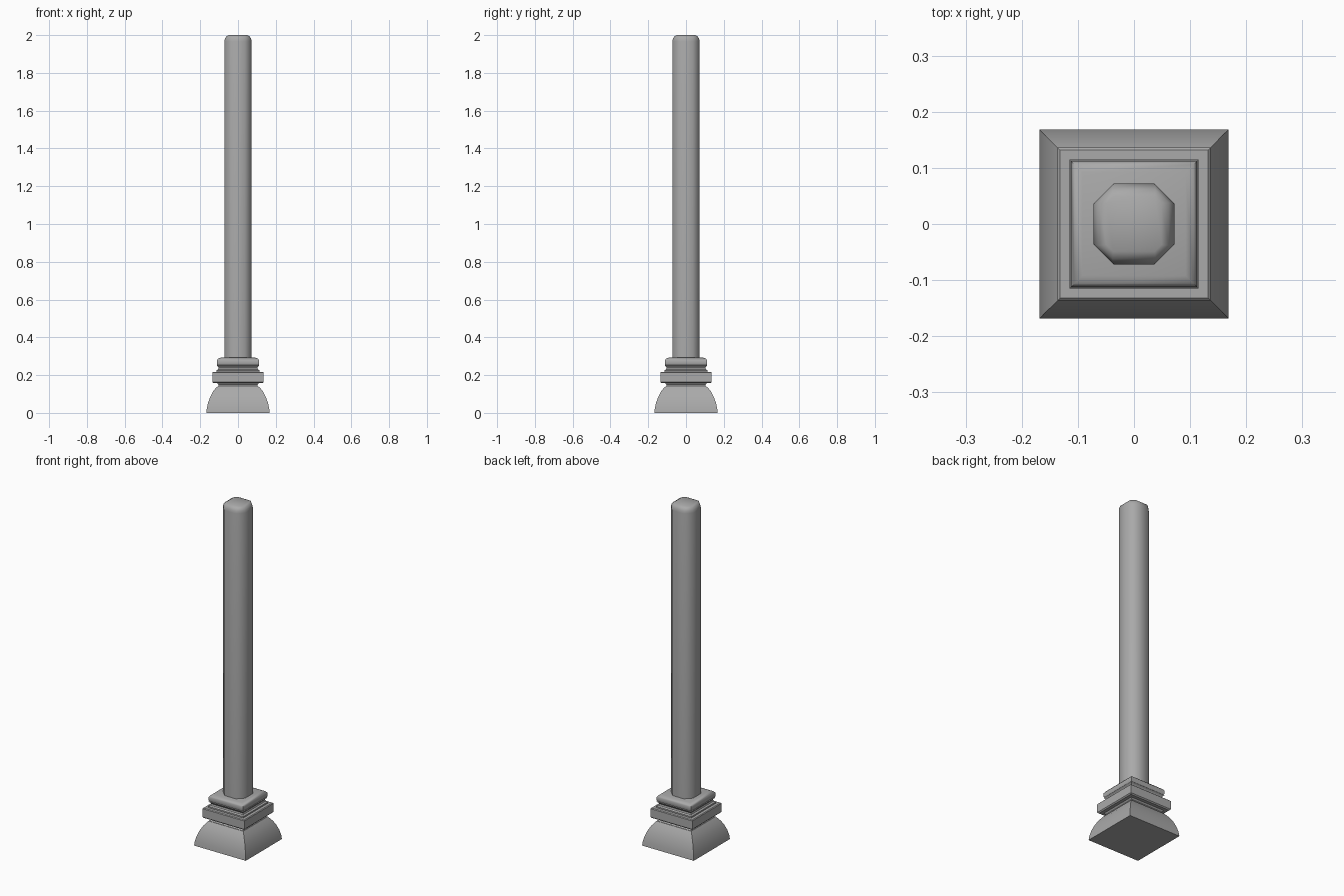
import bpy
import bmesh
import math

cube = bpy.data.objects.get("Cube")
if cube:
    bpy.data.objects.remove(cube, do_unlink=True)

stone = bpy.data.materials.new("grey stone")
stone.use_nodes = True
GREY = (0.4, 0.4, 0.4, 1)
stone.diffuse_color = GREY
stone.node_tree.nodes["Principled BSDF"].inputs["Base Color"].default_value = GREY


def square(h):
    return [(h, h), (-h, h), (-h, -h), (h, -h)]


def octagon(h, f):
    return [(h, f), (f, h), (-f, h), (-h, f),
            (-h, -f), (-f, -h), (f, -h), (h, -f)]


def loft(name, sections, angle):
    """Skin a stack of (outline, height) sections and cap both ends."""
    bm = bmesh.new()
    rings = [[bm.verts.new((x, y, z)) for x, y in outline]
             for outline, z in sections]
    for low, high in zip(rings, rings[1:]):
        n = len(low)
        for i in range(n):
            j = (i + 1) % n
            bm.faces.new((low[i], low[j], high[j], high[i]))
    bm.faces.new(rings[0][::-1])
    bm.faces.new(rings[-1])
    mesh = bpy.data.meshes.new(name)
    bm.to_mesh(mesh)
    bm.free()
    mesh.materials.append(stone)
    mesh.shade_smooth()
    mesh.set_sharp_from_angle(angle=math.radians(angle))
    obj = bpy.data.objects.new(name, mesh)
    bpy.context.collection.objects.link(obj)
    return obj


def square_part(name, profile):
    return loft(name, [(square(h), z) for h, z in profile], 40)


# Flared foot with a convex curve
square_part("foot", [(0.168, 0), (0.165, 0.025), (0.158, 0.055),
                     (0.147, 0.085), (0.133, 0.112), (0.113, 0.138)])

# Narrow neck under the lower slab
square_part("lower_neck", [(0.113, 0.135), (0.104, 0.143),
                           (0.104, 0.15), (0.115, 0.163)])

# Lower slab with softened edges
square_part("lower_slab", [(0.13, 0.158), (0.136, 0.164),
                           (0.136, 0.213), (0.132, 0.217)])

# Hollow moulding between the slabs
square_part("upper_neck", [(0.115, 0.215), (0.115, 0.225), (0.106, 0.23),
                           (0.103, 0.238), (0.106, 0.246), (0.113, 0.25),
                           (0.105, 0.257)])

# Upper slab with rounded top
square_part("upper_slab", [(0.107, 0.25), (0.112, 0.257), (0.112, 0.278),
                           (0.106, 0.287), (0.092, 0.292)])

# Chamfered shaft with a rounded tip
loft("shaft", [(octagon(0.072, 0.036), 0.28), (octagon(0.072, 0.036), 1.967),
               (octagon(0.069, 0.037), 1.981), (octagon(0.062, 0.038), 1.993),
               (octagon(0.049, 0.037), 2.0)], 50)
